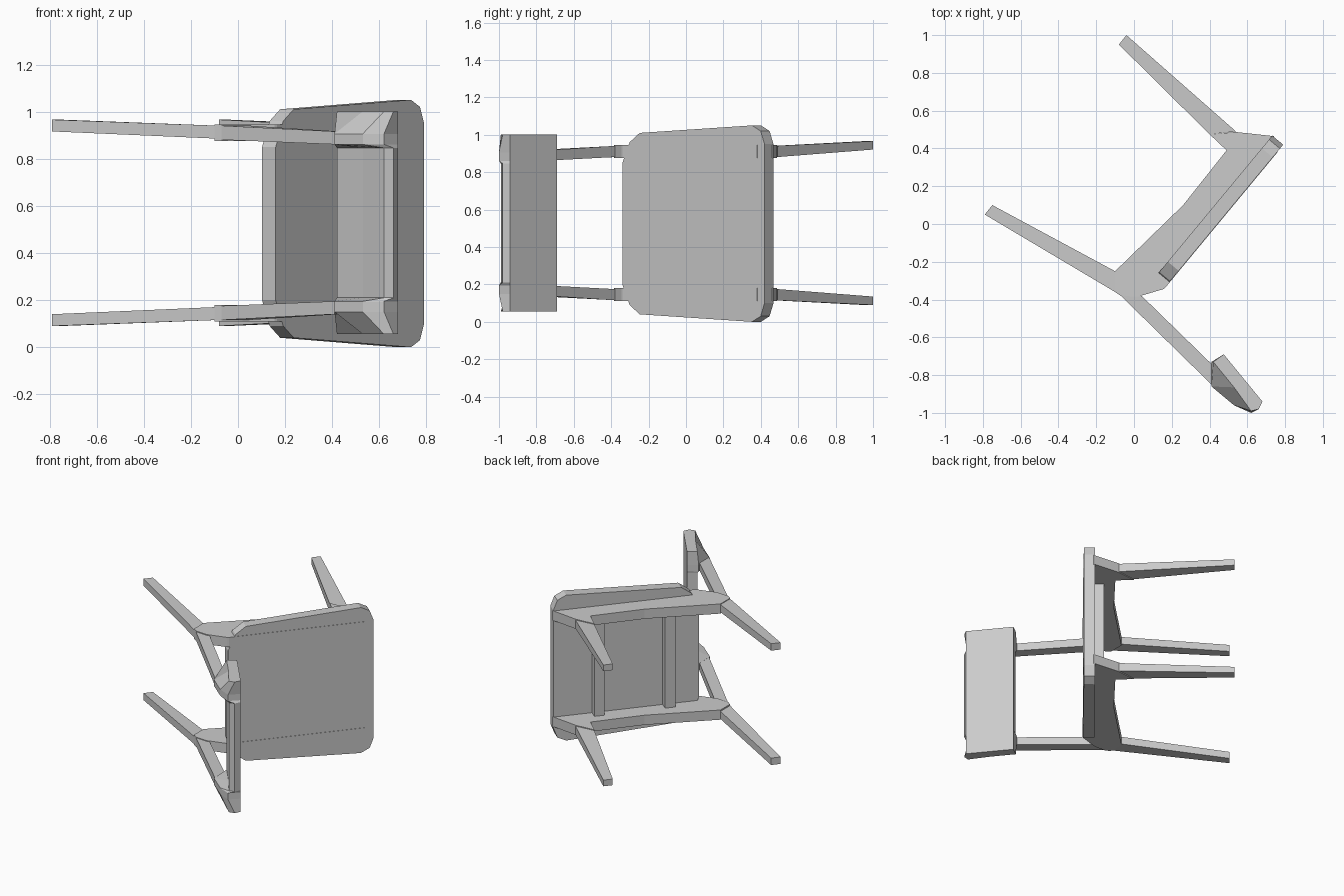
import bpy, bmesh
from mathutils import Vector

if "Cube" in bpy.data.objects:
    bpy.data.objects.remove(bpy.data.objects["Cube"])

MID = 0.528                               # mirror plane across the chair width
O = Vector((0.16, -0.34, 0))              # rear edge of the seat surface
U = Vector((0.63, 0.76, 0)).normalized()  # towards the seat front
N = Vector((U.y, -U.x, 0))                # out of the seat surface


def loft(name, sections):
    """Skin a closed solid through rings with equal point counts."""
    bm = bmesh.new()
    rings = [[bm.verts.new(p) for p in s] for s in sections]
    for a, b in zip(rings, rings[1:]):
        for i in range(len(a)):
            j = (i + 1) % len(a)
            bm.faces.new((a[i], a[j], b[j], b[i]))
    bm.faces.new(rings[0])
    bm.faces.new(rings[-1][::-1])
    bmesh.ops.recalc_face_normals(bm, faces=bm.faces)
    me = bpy.data.meshes.new(name)
    bm.to_mesh(me)
    bm.free()
    ob = bpy.data.objects.new(name, me)
    bpy.context.collection.objects.link(ob)
    return ob


def both(name, sections):
    """Build a part and its twin on the other side."""
    loft(name + "_a", sections)
    loft(name + "_b", [[(x, y, 2 * MID - z) for x, y, z in s] for s in sections])


def end(p, q, z0, z1):
    return [(*p, z0), (*q, z0), (*q, z1), (*p, z1)]


# tapered legs and posts
both("rear_leg", [end((-.10, -.25), (-.10, -.36), .115, .17),
                  end((-.75, .10), (-.79, .05), .09, .14)])
both("front_leg", [end((.54, .49), (.40, .475), .115, .175),
                   end((-.04, 1.0), (-.08, .95), .09, .135)])
both("back_post", [end((-.08, -.37), (.04, -.38), .115, .175),
                   end((.41, -.85), (.43, -.76), .14, .195)])

# side rails, flush with the seat surface
rail = [(-.10, -.25), (-.10, -.36), (-.07, -.38), (.02, -.385), (.155, -.345),
        (.165, -.338), (.76, .38), (.74, .465), (.54, .487), (.40, .475), (.49, .39), (.26, .10)]
both("side_rail", [[(x, y, z) for x, y in rail] for z in (.11, .18)])

# seat slab with clipped corners
half = [(0, .2), (.05, .09), (.12, .04), (.90, 0), (.96, .03), (.987, .10)]
outline = half + [(s, 1.05 - z) for s, z in reversed(half)]
loft("seat", [[O + U * s - N * d + Vector((0, 0, z)) for s, z in outline]
              for d in (.075, 0)])

# cross bars between the rails
for name, s in (("front_cross_bar", .69), ("rear_cross_bar", .21)):
    c = O + U * s - N * .10
    ring = [c + U * a + N * b for a, b in ((-.035, -.035), (.035, -.035), (.035, .035), (-.035, .035))]
    loft(name, [[p + Vector((0, 0, z)) for p in ring] for z in (.15, .905)])

# backrest: flat front, thin panel, thick ends where the posts join
thin = [(.42, -.73), (.475, -.69), (.68, -.94), (.66, -.98), (.62, -.99), (.53, -.865)]
thick = [(.41, -.73), (.475, -.69), (.68, -.94), (.62, -1.0), (.53, -.96), (.41, -.86)]
stack = [(.055, thin), (.15, thick), (.195, thick), (.21, thin)]
stack += [(2 * MID - z, ring) for z, ring in reversed(stack)]
loft("backrest", [[(x, y, z) for x, y in ring] for z, ring in stack])
